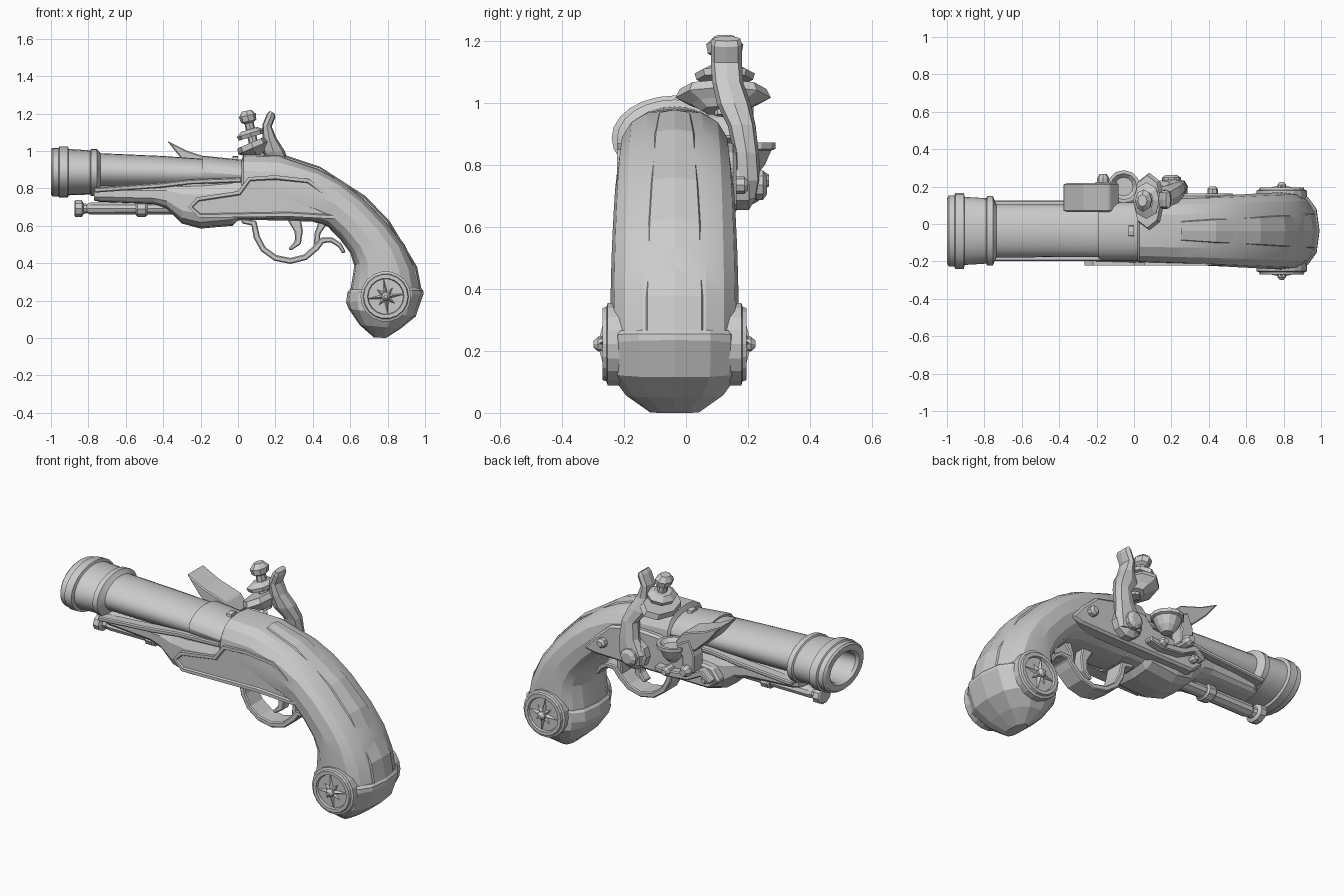
import bpy, bmesh, math
from mathutils import Vector

YC = -0.037  # centre plane of barrel and stock


def finish(name, bm, smooth=None, bevel=0):
    bmesh.ops.recalc_face_normals(bm, faces=bm.faces)
    me = bpy.data.meshes.new(name)
    bm.to_mesh(me)
    bm.free()
    ob = bpy.data.objects.new(name, me)
    bpy.context.collection.objects.link(ob)
    if bevel:
        m = ob.modifiers.new("edge", 'BEVEL')
        m.width, m.segments, m.limit_method = bevel, 1, 'ANGLE'
    if smooth:
        bpy.ops.object.select_all(action='DESELECT')
        ob.select_set(True)
        bpy.context.view_layer.objects.active = ob
        bpy.ops.object.shade_smooth_by_angle(angle=math.radians(smooth))
    return ob


def skin(bm, rings):
    n = len(rings[0])
    for a, b in zip(rings, rings[1:]):
        for i in range(n):
            j = (i + 1) % n
            bm.faces.new((a[i], a[j], b[j], b[i]))
    bm.faces.new(rings[0])
    bm.faces.new(rings[-1])


def loft(name, sections, sides=16, e=2.0, smooth=None, bevel=0):
    """Sections (top x, top z, bottom x, bottom z, half width[, y centre])."""
    bm, rings = bmesh.new(), []
    for s in sections:
        top, bot = Vector((s[0], 0, s[1])), Vector((s[2], 0, s[3]))
        yc = s[5] if len(s) > 5 else YC
        ring = []
        for i in range(sides):
            t = math.tau * i / sides
            c, sn = math.cos(t), math.sin(t)
            u = math.copysign(abs(c) ** (2 / e), c)
            v = math.copysign(abs(sn) ** (2 / e), sn)
            p = (top + bot) / 2 + (top - bot) / 2 * u
            ring.append(bm.verts.new((p.x, yc + s[4] * v, p.z)))
        rings.append(ring)
    skin(bm, rings)
    return finish(name, bm, smooth, bevel)


def turned(name, p0, p1, profile, sides=10, ys=1.0, smooth=None):
    """Lathe along p0-p1; profile of (fraction, radius); ys stretches in y."""
    p0, p1 = Vector(p0), Vector(p1)
    d = (p1 - p0).normalized()
    a = Vector((0, 1, 0)) if abs(d.y) < 0.9 else Vector((1, 0, 0))
    b = d.cross(a).normalized()
    bm, rings = bmesh.new(), []
    for f, r in profile:
        rings.append([bm.verts.new(p0.lerp(p1, f)
                      + a * r * ys * math.cos(math.tau * i / sides)
                      + b * r * math.sin(math.tau * i / sides)) for i in range(sides)])
    skin(bm, rings)
    return finish(name, bm, smooth)


def plate(name, outline, y0, y1, rim=0, bevel=0.0):
    """Extrude an xz outline from y0 (inside) to y1 (outside)."""
    bm = bmesh.new()
    r0 = [bm.verts.new((x, y0, z)) for x, z in outline]
    r1 = [bm.verts.new((x, y1, z)) for x, z in outline]
    skin(bm, [r0, r1])
    if rim:
        bmesh.ops.recalc_face_normals(bm, faces=bm.faces)
        bm.faces.ensure_lookup_table()
        face = bm.faces[-1]
        bmesh.ops.inset_region(bm, faces=[face], thickness=rim)
        bmesh.ops.inset_region(bm, faces=[face], thickness=0.006, depth=-0.01)
    return finish(name, bm, bevel=bevel)


def strip(name, path, half, y0, y1, bevel=0.006):
    """Ribbon of given half thickness along an xz path."""
    pts = [Vector(p) for p in path]
    left, right = [], []
    for i, p in enumerate(pts):
        d = (pts[min(i + 1, len(pts) - 1)] - pts[max(i - 1, 0)]).normalized()
        h = half[i] if isinstance(half, list) else half
        n = Vector((-d.y, d.x)) * h
        left.append(p + n)
        right.append(p - n)
    bm = bmesh.new()
    skin(bm, [[bm.verts.new((p.x, y, q.y)) for p, q, y in
               ((a, a, y0), (a, a, y1), (b, b, y1), (b, b, y0))]
              for a, b in zip(left, right)])
    return finish(name, bm, bevel=bevel)


# barrel with muzzle rings and hollow bore: (x, centre z, half height, half width)
barrel = [(-0.55, .887, .07, .105), (-.985, .887, .08, .12), (-1, .887, .09, .135),
          (-1, .887, .122, .175), (-.99, .887, .13, .19), (-.96, .887, .13, .19),
          (-.955, .887, .137, .203), (-.91, .887, .137, .203), (-.905, .887, .124, .182),
          (-.79, .885, .118, .175), (-.785, .885, .126, .186), (-.755, .885, .126, .186),
          (-.745, .887, .112, .162), (-.735, .893, .095, .142), (-.4, .885, .088, .14),
          (-.02, .876, .07, .14), (.1, .875, .07, .14)]
loft("barrel", [(x, z + h, x, z - h, w) for x, z, h, w in barrel], 24, smooth=35)
loft("breech_band", [(-.19, .969, -.19, .80, .147), (-.18, .974, -.18, .80, .152),
                     (0, .955, 0, .79, .152), (.05, .95, .05, .79, .15)], 20, smooth=30)
loft("rear_sight", [(-.03, .972, -.03, .92, .03), (0, .972, 0, .92, .03)], 8, 4)

# wooden stock, grip and butt cap
loft("grip", [(.02, .955, .02, .64, .165), (.03, .982, .03, .632, .172),
              (.22, .978, .24, .628, .18), (.43, .908, .40, .622, .187),
              (.55, .843, .48, .595, .192), (.67, .752, .545, .528, .197),
              (.80, .618, .60, .455, .202), (.89, .50, .622, .385, .205),
              (.95, .375, .61, .31, .207), (.975, .25, .598, .24, .207)],
     16, 2.7, smooth=18)
loft("grip_spine_ridge", [(.25, .978, .25, .9, .06), (.44, .915, .42, .85, .075),
                          (.68, .76, .62, .68, .09), (.81, .626, .73, .56, .1),
                          (.958, .38, .87, .34, .11), (.983, .25, .88, .24, .11)], 8, 3)
loft("butt_cap", [(.978, .268, .596, .258, .205), (.99, .255, .585, .245, .215),
                  (.992, .235, .578, .19, .216), (.95, .115, .592, .155, .213),
                  (.87, .05, .65, .07, .16), (.79, 0, .725, .004, .08)], 14, 2.7)
loft("fore_stock", [(-.77, .80, -.77, .735, .10), (-.74, .815, -.74, .728, .115),
                    (-.45, .82, -.45, .715, .135), (-.38, .83, -.38, .69, .145),
                    (-.30, .84, -.30, .612, .155), (-.2, .845, -.2, .585, .165),
                    (-.03, .86, -.03, .60, .17), (.0, .87, .0, .628, .172),
                    (.1, .88, .1, .63, .172)], 14, 3.2)
for sgn, nm in ((-1, "front"), (1, "back")):
    strip("stock_edge_" + nm, [(-.77, .79), (-.42, .815), (-.25, .835), (.02, .845)], .013,
          YC + sgn * .10, YC + sgn * .162)

# raised side plate and lock plate
outline = [(-.265, .70), (-.22, .752), (0, .785), (.055, .86), (.20, .87), (.38, .85),
           (.47, .78), (.55, .67), (.51, .637), (.27, .65), (-.21, .643)]
plate("side_plate", outline, -.15, -.222, rim=.018)
lock = [(-.33, .70), (-.28, .77), (0, .80), (.06, .86), (.24, .87), (.38, .84),
        (.48, .75), (.55, .665), (.48, .65), (.27, .645), (-.26, .64)]
plate("lock_plate", lock, .08, .163, bevel=.012)

# ramrod with knob and pipe
turned("ramrod", (-.875, YC, .692), (-.3, YC, .692),
       [(0, .04), (.01, .048), (.07, .048), (.085, .03), (.12, .026), (.15, .034), (1, .032)],
       10, 1.3)
turned("ramrod_pipe", (-.545, YC, .69), (-.485, YC, .69),
       [(0, .036), (.15, .044), (.85, .044), (1, .036)], 10, 1.35)

# trigger guard and trigger
strip("trigger_guard", [(.02, .625), (.085, .615), (.10, .54), (.135, .475), (.20, .428),
                        (.28, .412), (.36, .432), (.42, .485), (.45, .522), (.50, .525),
                        (.545, .495), (.568, .455)],
      [.012, .018, .017, .016, .016, .016, .016, .017, .016, .014, .013, .01],
      YC - .06, YC + .06)
strip("guard_tail", [(.42, .49), (.425, .56), (.46, .63)], [.016, .015, .025], YC - .05, YC + .05)
strip("trigger", [(.30, .64), (.325, .57), (.32, .51), (.275, .472)],
      [.035, .022, .018, .008], YC - .03, YC + .03)

# butt medallions, both sides
for sgn, nm in ((-1, "front"), (1, "back")):
    y = lambda d: YC + sgn * d
    c = (.79, .222)
    turned("medallion_" + nm, (c[0], y(.15), c[1]), (c[0], y(.232), c[1]),
           [(0, .135), (.8, .135), (.85, .122), (1, .118), (1, .098), (.85, .094)], 18)
    turned("medallion_stud_" + nm, (c[0], y(.2), c[1]), (c[0], y(.262), c[1]),
           [(0, .024), (.75, .024), (1, .01)], 8)
    bm = bmesh.new()
    tip = bm.verts.new((c[0], y(.248), c[1]))
    ring = []
    for i in range(16):
        r = .028 if i % 2 else (.1 if i % 4 == 0 else .06)
        a = math.tau * i / 16 + .12
        ring.append(bm.verts.new((c[0] + r * math.cos(a), y(.222), c[1] + r * math.sin(a))))
    for i in range(16):
        bm.faces.new((tip, ring[i], ring[(i + 1) % 16]))
    bm.faces.new(ring)
    finish("medallion_star_" + nm, bm)

# cock (hammer): S-shaped arm, pivot boss and spur
loft("cock_arm", [(.13, .69, .27, .69, .035, .195), (.12, .75, .29, .75, .042, .2),
                  (.17, .83, .285, .84, .04, .195), (.185, .92, .275, .93, .045, .18),
                  (.13, .99, .25, 1.0, .055, .155), (.13, 1.06, .205, 1.07, .05, .135),
                  (.13, 1.14, .18, 1.13, .05, .13), (.155, 1.20, .20, 1.18, .05, .13),
                  (.17, 1.215, .195, 1.20, .045, .13)], 8, 2.6)
turned("cock_boss", (.2, .13, .735), (.2, .262, .735),
       [(0, .085), (.55, .085), (.7, .05), (.9, .05), (1, .03)], 10)
turned("cock_lower_jaw", (.10, .12, .975), (.07, .12, 1.045),
       [(0, .04), (.3, .06), (.6, .088), (1, .08)], 8, 1.75)
turned("cock_upper_jaw", (.072, .125, 1.075), (.06, .125, 1.115),
       [(0, .07), (.5, .075), (1, .045)], 8, 1.3)
turned("jaw_screw", (.10, .125, .96), (.045, .125, 1.215),
       [(0, .025), (.74, .025), (.78, .042), (.9, .046), (1, .025)], 8, 1.3)

# frizzen, priming pan and spring
plate("frizzen", [(-.38, 1.055), (-.27, 1.0), (-.13, .955), (-.08, .89), (-.13, .85),
                  (-.21, .87), (-.30, .955)], .065, .218, bevel=.006)
strip("frizzen_arm", [(-.13, .90), (-.17, .83), (-.17, .74)], [.05, .04, .04], .14, .225)
turned("priming_pan", (-.055, .2, .77), (-.055, .2, .872),
       [(0, .03), (.3, .055), (.75, .075), (.8, .088), (1, .088), (1, .07), (.8, .05)], 12)
strip("frizzen_spring", [(-.30, .70), (-.24, .745), (-.15, .70), (-.02, .685), (.06, .70)],
      [.01, .02, .02, .018, .014], .15, .21)
for i, (x, z, r, y1) in enumerate([(-.165, .75, .032, .268), (.42, .735, .028, .20),
                                   (-.02, .70, .026, .235), (-.25, .70, .022, .20)]):
    turned("lock_screw_%d" % (i + 1), (x, .12, z), (x, y1, z),
           [(0, r), (.85, r), (1, r * .6)], 8)
